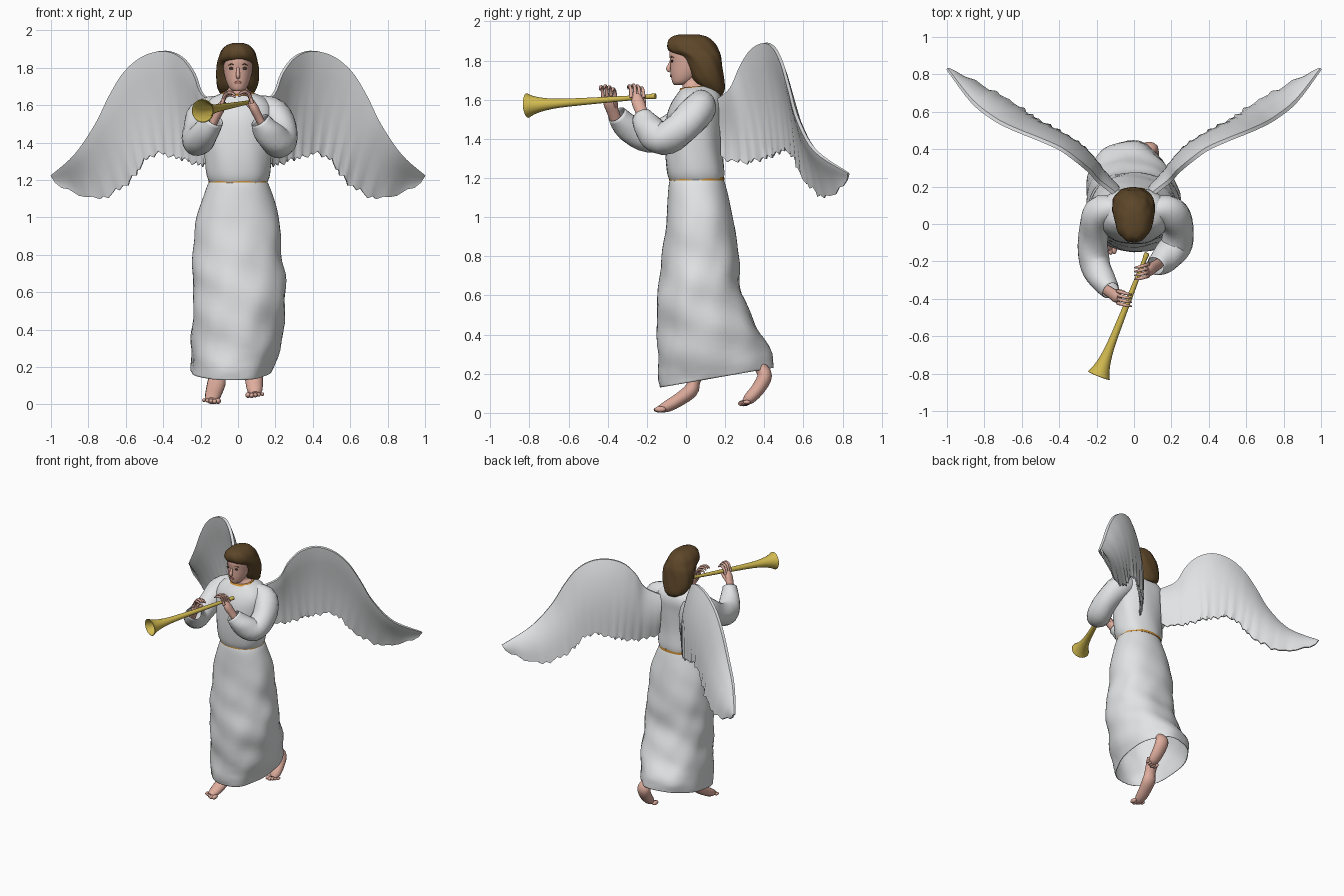
import bpy, bmesh, math, random
from mathutils import Vector

if "Cube" in bpy.data.objects:
    bpy.data.objects.remove(bpy.data.objects["Cube"])
random.seed(4)

def mat(name, r, g, b):
    m = bpy.data.materials.new(name)
    m.diffuse_color = (r, g, b, 1)
    m.use_nodes = True
    m.node_tree.nodes["Principled BSDF"].inputs["Base Color"].default_value = m.diffuse_color
    return m

WHITE = mat("white cloth", .76, .77, .78)
SKIN = mat("skin", .74, .42, .34)
HAIR = mat("brown hair", .11, .062, .022)
BRASS = mat("brass", .64, .49, .08)
TRIM = mat("gold trim", .58, .27, .04)
LIP = mat("lips", .55, .2, .16)
DARK = mat("dark eyes", .05, .03, .02)

def smooth(keys, n):
    """Catmull-Rom through tuples of any length, n steps per span."""
    out = []
    for i in range(len(keys) - 1):
        p = [keys[max(0, min(len(keys) - 1, i + k))] for k in (-1, 0, 1, 2)]
        for s in range(n):
            t = s / n
            out.append(tuple(.5 * (2*b + (c-a)*t + (2*a-5*b+4*c-d)*t*t + (3*b-a-3*c+d)*t**3)
                             for a, b, c, d in zip(*p)))
    return out + [tuple(keys[-1])]

def skin_rings(name, rings, m, cap0=True, cap1=True, thick=0):
    """Join closed rings of points into one surface."""
    bm = bmesh.new()
    vs = [[bm.verts.new(p) for p in r] for r in rings]
    n = len(vs[0])
    for a, b in zip(vs, vs[1:]):
        for i in range(n):
            bm.faces.new((a[i], a[(i+1) % n], b[(i+1) % n], b[i]))
    if cap0:
        bm.faces.new(vs[0])
    if cap1:
        bm.faces.new(vs[-1])
    bmesh.ops.recalc_face_normals(bm, faces=bm.faces)
    me = bpy.data.meshes.new(name)
    bm.to_mesh(me)
    bm.free()
    me.materials.append(m)
    ob = bpy.data.objects.new(name, me)
    bpy.context.collection.objects.link(ob)
    if thick:
        ob.modifiers.new("thickness", 'SOLIDIFY').thickness = thick
    return ob

def loft(name, keys, m, n=4, seg=40, power=1, fold=None, **kw):
    """Keys are z, x0, x1, y0, y1, tilt: elliptical sections stacked in z."""
    rings = []
    for z, x0, x1, y0, y1, tilt in smooth(keys, n):
        ring = []
        for i in range(seg):
            a = 2 * math.pi * i / seg
            c, s = math.cos(a), math.sin(a)
            k = 1 + (fold(a, z) if fold else 0)
            c = math.copysign(abs(c) ** power, c) * k
            s = math.copysign(abs(s) ** power, s) * k
            ring.append(((x0+x1)/2 + c*(x1-x0)/2, (y0+y1)/2 + s*(y1-y0)/2, z + tilt*s))
        rings.append(ring)
    return skin_rings(name, rings, m, **kw)

def tube(name, keys, m, ref=(0, 0, 1), w=1, n=4, seg=14, wrinkle=0, **kw):
    """Keys are x, y, z, radius along a path; w widens the section along ref."""
    pts = smooth(keys, n)
    rings = []
    for i, p in enumerate(pts):
        t = (Vector(pts[min(i+1, len(pts)-1)][:3]) - Vector(pts[max(i-1, 0)][:3])).normalized()
        a = Vector(ref)
        a = (a - a.dot(t) * t).normalized()
        b = t.cross(a)
        ring = []
        for j in range(seg):
            q = 2 * math.pi * j / seg
            r = p[3] * (1 + wrinkle * math.sin(3*q + i*1.1))
            ring.append(Vector(p[:3]) + r * (w * math.cos(q) * a + math.sin(q) * b))
        rings.append(ring)
    return skin_rings(name, rings, m, **kw)

def ball(name, loc, scale, m):
    bpy.ops.mesh.primitive_uv_sphere_add(segments=14, ring_count=8, location=loc)
    ob = bpy.context.object
    ob.name = name
    ob.scale = scale
    ob.data.materials.append(m)
    return ob

# robe: open skirt with soft folds, and bodice
def skirt_fold(a, z):
    d = min(1, max(0, (1.2 - z) / .5))
    return d * (.012*math.sin(5*a + 5*z) + .010*math.sin(8*a - 14*z) + .016*math.sin(30*z + 3*a)
                + .012*math.sin(21*z - 2*a) + random.uniform(-.005, .005))

loft("skirt", [(1.2, -.15, .15, -.08, .19, 0), (1.15, -.172, .175, -.09, .205, 0),
               (1, -.22, .22, -.1, .24, 0), (.8, -.24, .235, -.12, .27, 0),
               (.6, -.24, .255, -.145, .29, .01), (.4, -.245, .24, -.145, .37, .03),
               (.26, -.255, .21, -.14, .435, .045), (.18, -.255, .185, -.13, .445, .05)],
     WHITE, n=6, seg=56, power=.93, fold=skirt_fold, cap0=False, cap1=False, thick=.004)
loft("bodice", [(1.18, -.15, .15, -.08, .19, 0), (1.23, -.17, .17, -.098, .195, 0),
                (1.35, -.18, .18, -.108, .185, 0), (1.5, -.19, .19, -.1, .188, 0),
                (1.58, -.19, .19, -.075, .19, 0), (1.635, -.15, .15, -.04, .17, 0),
                (1.665, -.085, .085, -.024, .12, .008)],
     WHITE, power=.9, fold=lambda a, z: .012 * math.sin(7*a + 12*z))
loft("belt", [(1.205, -.156, .156, -.085, .195, 0), (1.187, -.157, .157, -.087, .197, 0)],
     TRIM, n=1, power=.9)

# neckline: skin inside a thin gold rim
loft("neckline", [(1.658, -.094, .094, -.035, .125, .009), (1.668, -.085, .085, -.027, .12, .009)],
     TRIM, n=1)
loft("neck", [(1.662, -.076, .076, -.022, .113, .009), (1.672, -.072, .072, -.018, .108, .008),
              (1.69, -.052, .052, -.018, .085, 0), (1.74, -.05, .05, -.02, .08, 0)], SKIN)

# head, face and hair
loft("head", [(1.676, -.025, .025, -.06, -.005, 0), (1.69, -.045, .045, -.07, .03, 0),
              (1.73, -.064, .064, -.078, .08, 0), (1.79, -.077, .077, -.08, .12, 0),
              (1.85, -.077, .077, -.084, .12, 0), (1.9, -.045, .045, -.05, .09, 0)], SKIN)
tube("nose", [(0, -.074, 1.806, .007), (0, -.082, 1.78, .009), (0, -.09, 1.757, .012),
              (0, -.08, 1.745, .008)], SKIN, ref=(1, 0, 0))
ball("mouth", (0, -.077, 1.722), (.019, .006, .007), LIP)
for s in (-1, 1):
    ball("eye", (s*.035, -.071, 1.797), (.014, .005, .007), DARK)
    tube("eyebrow", [(s*.014, -.079, 1.814, .002), (s*.034, -.074, 1.82, .003),
                     (s*.052, -.062, 1.814, .002)], HAIR, seg=6)
loft("hair", [(1.622, -.04, .045, .12, .185, 0), (1.65, -.085, .075, .085, .197, 0),
              (1.7, -.112, .102, .03, .195, 0), (1.76, -.117, .112, .005, .187, 0),
              (1.815, -.112, .11, -.03, .18, 0), (1.85, -.104, .102, -.088, .168, 0),
              (1.89, -.09, .088, -.096, .145, 0), (1.92, -.062, .06, -.075, .11, 0),
              (1.932, -.03, .03, -.04, .07, 0)],
     HAIR, power=.9, fold=lambda a, z: .02 * math.sin(9*a + 30*z))

# sleeves
tube("left_sleeve", [(.1, .08, 1.59, .065), (.19, .065, 1.55, .088), (.235, -.02, 1.46, .085),
                     (.22, -.12, 1.40, .085), (.16, -.19, 1.455, .075), (.115, -.225, 1.52, .052)],
     WHITE, seg=20, wrinkle=.03, cap1=False, thick=.004)
tube("right_sleeve", [(-.1, .08, 1.59, .065), (-.185, .06, 1.545, .086), (-.215, -.06, 1.455, .08),
                      (-.215, -.19, 1.41, .082), (-.17, -.295, 1.46, .07), (-.125, -.355, 1.525, .05)],
     WHITE, seg=20, wrinkle=.03, cap1=False, thick=.004)

# hands: wrist to palm, four fingers over the horn, thumb under it
def hand(side, s, x, y, z):
    tube(side + "_palm", [(x + s*.03, y + .02, z - .06, .022), (x, y, z, .023),
                          (x - s*.025, y - .018, z + .05, .024), (x - s*.04, y - .025, z + .085, .015)],
         SKIN, ref=(0, 1, 0), w=1.35)
    for k in range(4):
        fy = y - .056 + k * .021
        h = .01 * math.sin(k + .6)
        tube(side + "_finger", [(x - s*.032, fy + .005, z + .07, .010), (x - s*.05, fy, z + .115 + h, .009),
                                (x - s*.08, fy - .008, z + .125 + h, .008),
                                (x - s*.105, fy - .012, z + .11 + h, .004)],
             SKIN, ref=(0, 1, 0), n=3, seg=8)
    tube(side + "_thumb", [(x - s*.01, y + .01, z + .02, .013), (x - s*.045, y + .012, z + .055, .011),
                           (x - s*.07, y + .008, z + .075, .005)], SKIN, ref=(0, 1, 0), n=3, seg=8)

hand("left", 1, .108, -.228, 1.54)
hand("right", -1, -.118, -.372, 1.535)

# horn with a flared open bell
A, B = Vector((.07, -.155, 1.618)), Vector((-.188, -.81, 1.57))
horn = [(0, .013), (.03, .014), (.08, .011), (.3, .014), (.55, .018), (.75, .023),
        (.87, .033), (.95, .047), (1, .063)]
tube("horn", [(*A.lerp(B, t), r) for t, r in horn], BRASS, seg=24, cap1=False, thick=.004)

# bare feet with toes
def foot(side, path, toe, step):
    tube(side + "_foot", path, SKIN, ref=(1, 0, 0), w=1.3)
    for k in range(5):
        r = .010 + .0014 * k
        d = abs(k - 3) * .006
        ball(side + "_toe", (toe[0] + step*(k - 2)*.019, toe[1] + d, toe[2] + d*.4), (r, r*1.9, r), SKIN)

foot("right", [(-.10, .09, .26, .036), (-.11, .045, .17, .032), (-.115, .025, .115, .038),
               (-.128, -.035, .068, .035), (-.138, -.095, .034, .03), (-.143, -.135, .02, .018)],
     (-.144, -.138, .016), 1)
foot("left", [(.055, .33, .31, .033), (.07, .375, .24, .032), (.08, .402, .19, .038),
              (.086, .37, .125, .036), (.09, .325, .075, .031), (.092, .3, .055, .018)],
     (.092, .292, .048), -1)

# wings: leading and trailing edges joined by a thin cambered section
LEAD = [(.1, .16, 1.60), (.19, .23, 1.66), (.235, .28, 1.77), (.30, .335, 1.855), (.39, .40, 1.89),
        (.50, .45, 1.865), (.60, .49, 1.785), (.68, .525, 1.66), (.76, .57, 1.50),
        (.87, .66, 1.34), (1.0, .83, 1.225)]
TRAIL = [(.1, .18, 1.30), (.17, .28, 1.28), (.22, .35, 1.285), (.28, .42, 1.305), (.34, .46, 1.32),
         (.42, .51, 1.34), (.50, .55, 1.30), (.56, .59, 1.21), (.65, .65, 1.14),
         (.77, .72, 1.10), (.97, .82, 1.175)]

def wing(side, s):
    rings = []
    lead, trail = smooth(LEAD, 5), smooth(TRAIL, 5)
    for i, (l, t) in enumerate(zip(lead, trail)):
        l, t = Vector(l), Vector(t)
        t += (t - l).normalized() * (.026 * ((i*2 % 5) / 4 - .6))
        nrm = (t - l).cross(Vector((.75, .66, 0))).normalized()
        if nrm.y < 0:
            nrm = -nrm
        size = min(1, (t - l).length / .3)
        front, back = [], []
        for k in range(10):
            v = k / 9
            p = l.lerp(t, v)
            p += nrm * (.02 * size * math.sin(math.pi * v) + .006 * v**3 * size * math.sin(i * 1.9))
            h = .004 + .022 * size * math.sqrt(v + .02) * (1 - v)**1.2 * 2
            front.append(p - nrm * h)
            back.append(p + nrm * h)
        rings.append([(s*p.x, p.y, p.z) for p in front + back[::-1]])
    skin_rings(side + "_wing", rings, WHITE)

wing("left", 1)
wing("right", -1)

# smooth shading, keeping sharp rims
bpy.ops.object.select_all(action='SELECT')
bpy.context.view_layer.objects.active = bpy.data.objects["skirt"]
bpy.ops.object.shade_smooth_by_angle(angle=math.radians(45))
